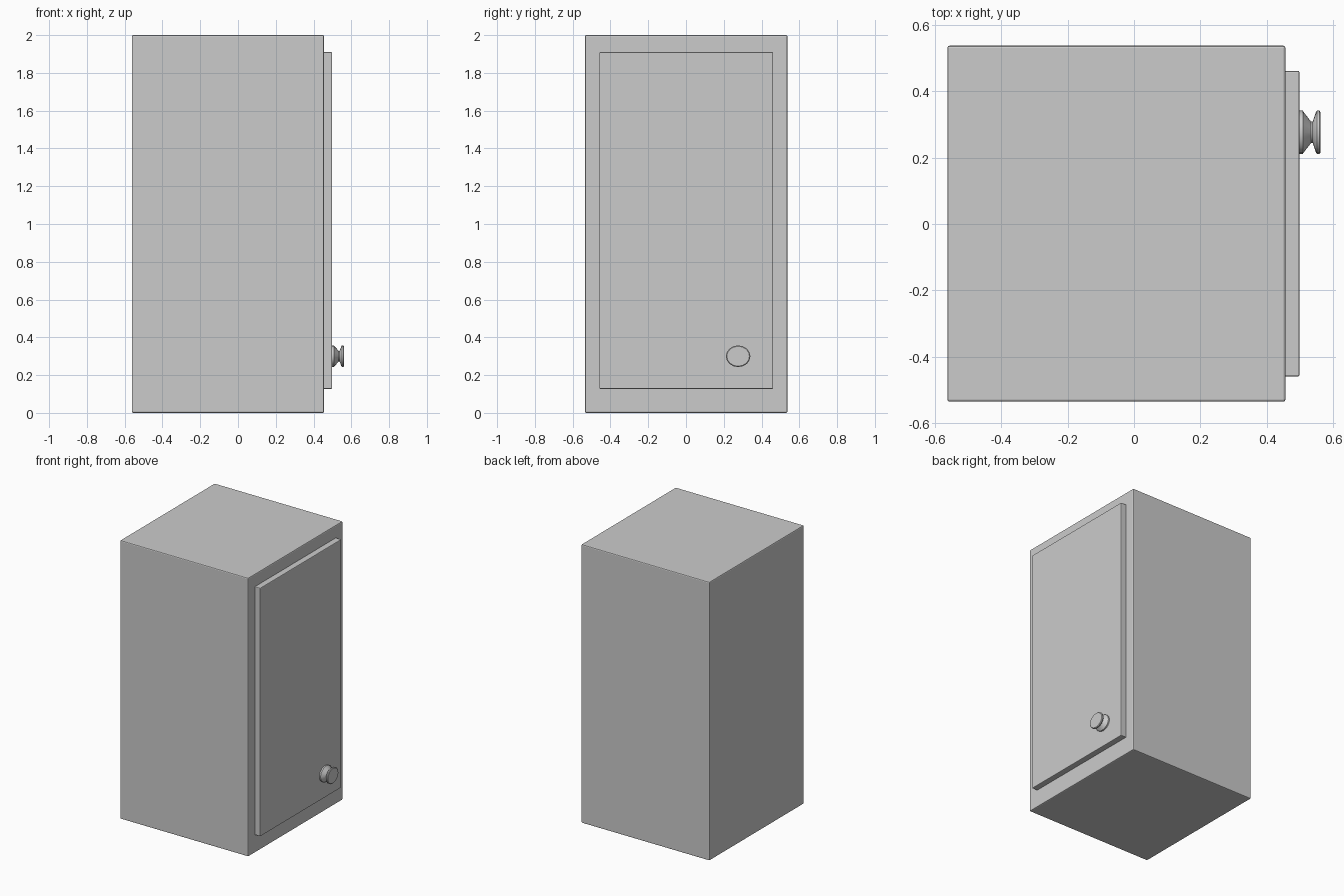
import bpy, bmesh, math

if "Cube" in bpy.data.objects:
    bpy.data.objects.remove(bpy.data.objects["Cube"])


def box(name, lo, hi, bevel):
    """Bevelled box spanning two corners."""
    bm = bmesh.new()
    bmesh.ops.create_cube(bm, size=1)
    for v in bm.verts:
        v.co = [(a + b) / 2 + c * (b - a) for a, b, c in zip(lo, hi, v.co)]
    bmesh.ops.bevel(bm, geom=bm.edges[:], offset=bevel, segments=2,
                    profile=0.5, affect='EDGES')
    return finish(name, bm)


def finish(name, bm):
    bmesh.ops.recalc_face_normals(bm, faces=bm.faces[:])
    mesh = bpy.data.meshes.new(name)
    bm.to_mesh(mesh)
    bm.free()
    obj = bpy.data.objects.new(name, mesh)
    bpy.context.collection.objects.link(obj)
    return obj


def lathe_x(name, profile, cy, cz, squash, sides):
    """Turn an (x, radius) profile about the x axis and cap both ends."""
    bm = bmesh.new()
    rings = []
    for x, r in profile:
        rings.append([bm.verts.new((x,
                                    cy + r * math.cos(math.tau * i / sides),
                                    cz + r * squash * math.sin(math.tau * i / sides)))
                      for i in range(sides)])
    for a, b in zip(rings, rings[1:]):
        for i in range(sides):
            j = (i + 1) % sides
            bm.faces.new((a[i], a[j], b[j], b[i]))
    bm.faces.new(rings[0])
    bm.faces.new(rings[-1])
    obj = finish(name, bm)
    bpy.context.view_layer.objects.active = obj
    obj.select_set(True)
    bpy.ops.object.shade_smooth_by_angle(angle=math.radians(35))
    obj.select_set(False)
    return obj


# cabinet carcass and raised door
box("cabinet_body", (-0.562, -0.535, 0), (0.456, 0.537, 2), 0.007)
box("door", (0.45, -0.459, 0.127), (0.498, 0.461, 1.91), 0.005)

# turned knob: flange, narrow neck, flat head
lathe_x("door_knob",
        [(0.494, 0.065), (0.508, 0.065), (0.513, 0.058), (0.533, 0.032),
         (0.538, 0.032), (0.548, 0.062), (0.551, 0.065), (0.558, 0.065),
         (0.562, 0.060)],
        0.276, 0.30, 0.88, 16)
